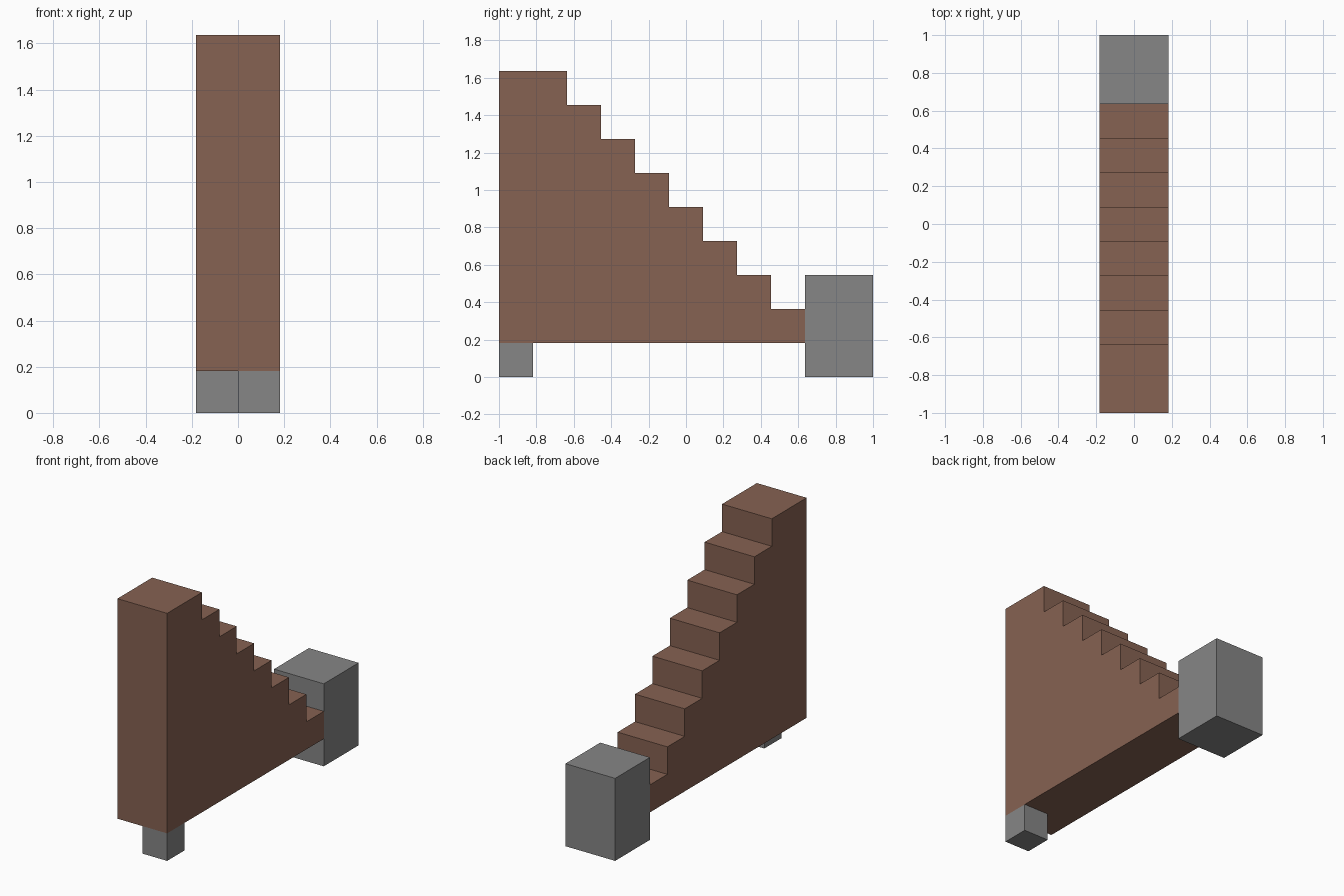
import bpy
import bmesh

cube = bpy.data.objects.get("Cube")
if cube:
    bpy.data.objects.remove(cube, do_unlink=True)

U = 2 / 11          # one block unit; the model is 11 units long
HALF = U            # half width


def material(name, color):
    mat = bpy.data.materials.new(name)
    mat.use_nodes = True
    mat.diffuse_color = color
    mat.node_tree.nodes["Principled BSDF"].inputs["Base Color"].default_value = color
    return mat


def extrude_profile(name, profile, x0, x1, mat):
    """Extrude a side profile of (y, z) block units across x."""
    bm = bmesh.new()
    face = bm.faces.new([bm.verts.new((x0, y * U - 1, z * U)) for y, z in profile])
    moved = bmesh.ops.extrude_face_region(bm, geom=[face])["geom"]
    verts = [v for v in moved if isinstance(v, bmesh.types.BMVert)]
    bmesh.ops.translate(bm, verts=verts, vec=(x1 - x0, 0, 0))
    bmesh.ops.recalc_face_normals(bm, faces=bm.faces)
    mesh = bpy.data.meshes.new(name)
    bm.to_mesh(mesh)
    bm.free()
    mesh.materials.append(mat)
    obj = bpy.data.objects.new(name, mesh)
    bpy.context.collection.objects.link(obj)
    return obj


def box(y0, y1, z0, z1):
    return [(y0, z0), (y1, z0), (y1, z1), (y0, z1)]


brown = material("brown", (0.24, 0.122, 0.084, 1))
grey = material("grey", (0.238, 0.238, 0.238, 1))

# Staircase: flat underside, steps descending toward the back
stairs = [(0, 1), (9, 1)]
for y in range(9, 2, -1):
    stairs += [(y, 11 - y), (y - 1, 11 - y)]
stairs += [(2, 9), (0, 9)]
extrude_profile("staircase", stairs, -HALF, HALF, brown)

# Large block at the foot of the stairs
extrude_profile("back_block", box(9, 11, 0, 3), -HALF, HALF, grey)

# Small foot under the front left corner
extrude_profile("front_foot", box(0, 1, 0, 1), 0, HALF, grey)
